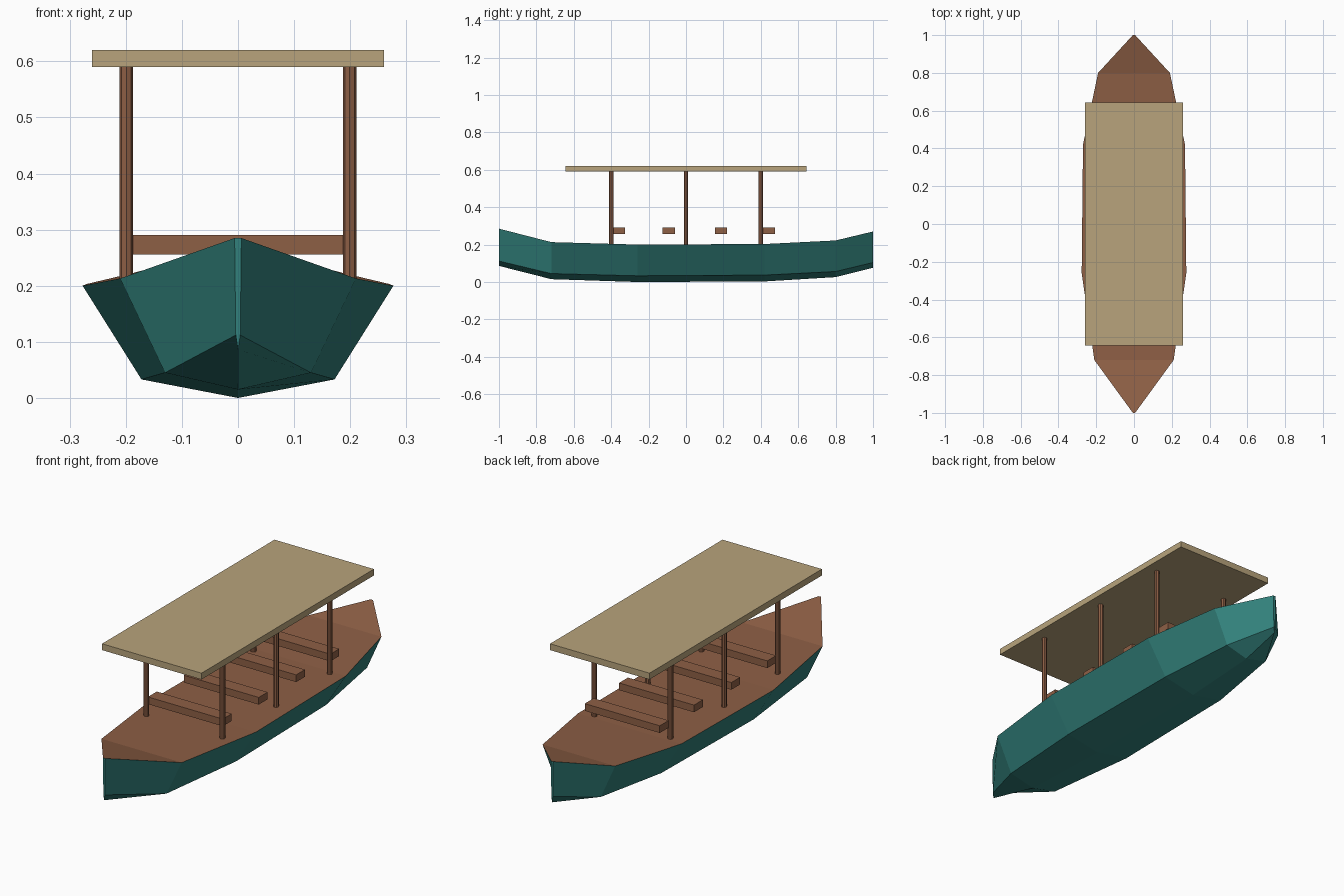
import bpy
import bmesh

if "Cube" in bpy.data.objects:
    bpy.data.objects.remove(bpy.data.objects["Cube"], do_unlink=True)


def material(name, rgb):
    mat = bpy.data.materials.new(name)
    mat.use_nodes = True
    colour = (*rgb, 1)
    mat.diffuse_color = colour
    mat.node_tree.nodes["Principled BSDF"].inputs["Base Color"].default_value = colour
    return mat


teal = material("teal paint", (0.032, 0.22, 0.2))
wood = material("brown wood", (0.27, 0.115, 0.06))
canvas = material("tan canvas", (0.48, 0.37, 0.2))


def finish(bm, name, *mats):
    bmesh.ops.recalc_face_normals(bm, faces=bm.faces)
    mesh = bpy.data.meshes.new(name)
    bm.to_mesh(mesh)
    bm.free()
    for mat in mats:
        mesh.materials.append(mat)
    obj = bpy.data.objects.new(name, mesh)
    bpy.context.collection.objects.link(obj)
    return obj


def box(name, centre, size, mat):
    bm = bmesh.new()
    bmesh.ops.create_cube(bm, size=1)
    bmesh.ops.scale(bm, vec=size, verts=bm.verts)
    obj = finish(bm, name, mat)
    obj.location = centre


# Hull stations: y, sheer half width, sheer z, chine half width, chine z, keel z
stations = [
    (-1.00, 0.006, 0.285, 0.004, 0.112, 0.086),
    (-0.72, 0.210, 0.213, 0.130, 0.045, 0.015),
    (-0.26, 0.277, 0.200, 0.172, 0.033, 0.000),
    (0.42, 0.270, 0.203, 0.165, 0.037, 0.003),
    (0.80, 0.190, 0.222, 0.115, 0.056, 0.026),
    (1.00, 0.006, 0.270, 0.004, 0.104, 0.076),
]
bm = bmesh.new()
rings = []
for y, sheer, sheer_z, chine, chine_z, keel_z in stations:
    section = [(-sheer, sheer_z), (-chine, chine_z), (0, keel_z),
               (chine, chine_z), (sheer, sheer_z)]
    rings.append([bm.verts.new((x, y, z)) for x, z in section])

# Planking from station to station; the strip closing each ring is the deck
for a, b in zip(rings, rings[1:]):
    for i in range(5):
        j = (i + 1) % 5
        face = bm.faces.new((a[i], a[j], b[j], b[i]))
        face.material_index = 1 if i == 4 else 0
bm.faces.new(rings[0])
bm.faces.new(rings[-1])
finish(bm, "hull_and_deck", teal, wood)

# Roof posts
for side, x in (("right", -0.199), ("left", 0.199)):
    for place, y in (("front", -0.4), ("middle", 0), ("rear", 0.4)):
        bm = bmesh.new()
        bmesh.ops.create_cone(bm, cap_ends=True, segments=8,
                              radius1=0.012, radius2=0.012, depth=0.4)
        post = finish(bm, f"{place}_{side}_post", wood)
        post.location = (x, y, 0.395)

# Benches across the boat
for n, y in enumerate((-0.36, -0.092, 0.187, 0.443), 1):
    box(f"bench_{n}", (0, y, 0.273), (0.392, 0.066, 0.034), wood)

# Flat canopy
box("canopy_roof", (0, 0, 0.605), (0.52, 1.288, 0.03), canvas)
